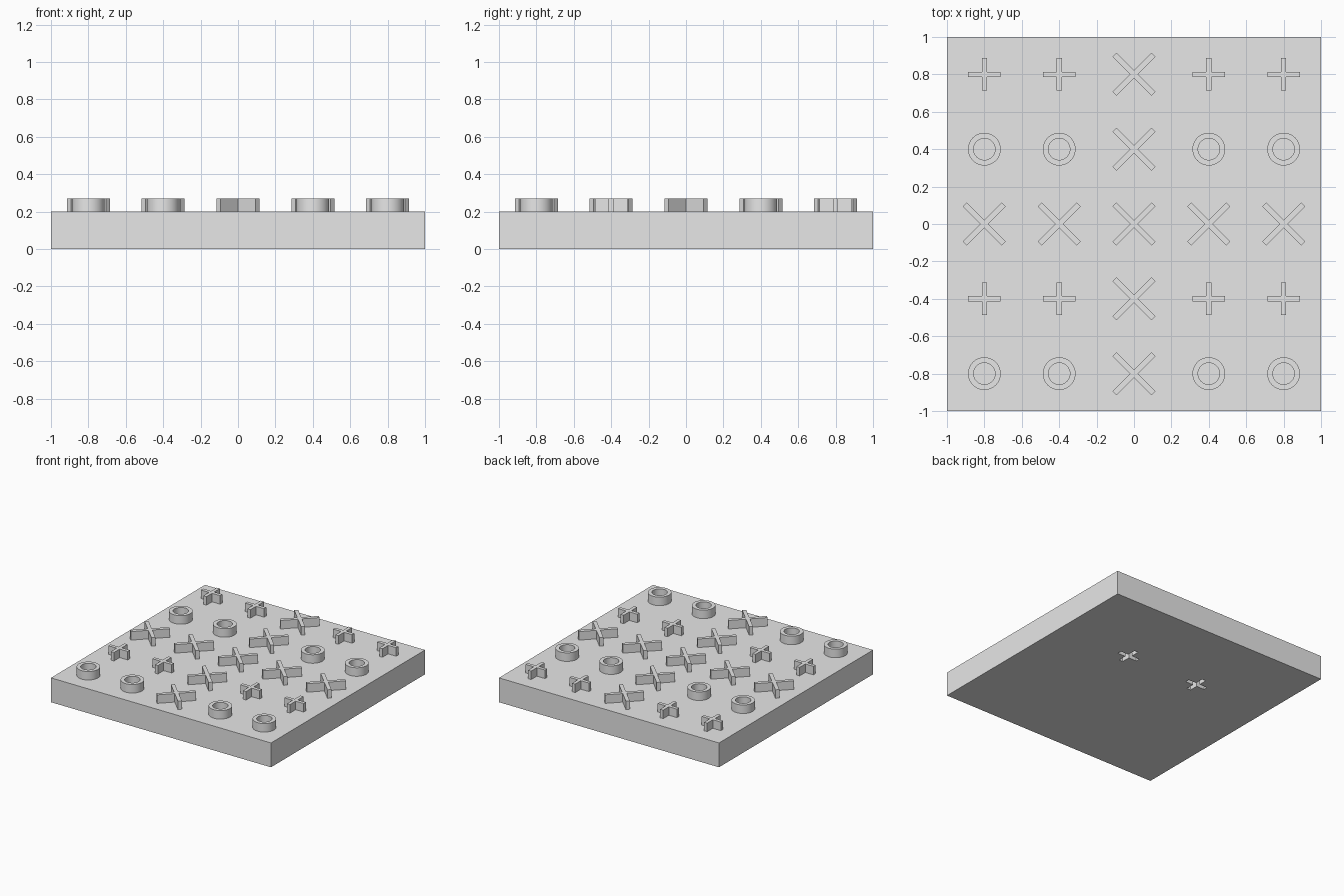
import bpy, bmesh
from math import cos, sin, pi, radians

cube = bpy.data.objects.get("Cube")
if cube:
    bpy.data.objects.remove(cube, do_unlink=True)

PLATE_TOP, RELIEF_TOP, SINK = 0.2, 0.27, 0.005

grey = bpy.data.materials.new("plain grey")
grey.use_nodes = True
grey.diffuse_color = (0.8, 0.8, 0.8, 1)
grey.node_tree.nodes["Principled BSDF"].inputs["Base Color"].default_value = grey.diffuse_color


def make_object(name, bm):
    bmesh.ops.recalc_face_normals(bm, faces=bm.faces)
    mesh = bpy.data.meshes.new(name)
    bm.to_mesh(mesh)
    bm.free()
    mesh.materials.append(grey)
    obj = bpy.data.objects.new(name, mesh)
    bpy.context.collection.objects.link(obj)
    return obj


def raise_faces(bm, height):
    """Extrude all flat faces straight up into a closed solid."""
    result = bmesh.ops.extrude_face_region(bm, geom=bm.faces[:], use_keep_orig=True)
    top = [v for v in result["geom"] if isinstance(v, bmesh.types.BMVert)]
    bmesh.ops.translate(bm, verts=top, vec=(0, 0, height))


def cross(name, x, y, z, length, width, height, angle=0):
    """Four-armed cross, made from one arm corner turned in quarter steps."""
    bm = bmesh.new()
    l, w = length / 2, width / 2
    outline = []
    for i in range(4):
        c, s = cos(i * pi / 2), sin(i * pi / 2)
        for px, py in ((l, -w), (l, w), (w, w)):
            outline.append(bm.verts.new((px * c - py * s, px * s + py * c, 0)))
    bm.faces.new(outline)
    raise_faces(bm, height)
    obj = make_object(name, bm)
    obj.location = (x, y, z)
    obj.rotation_euler.z = angle
    return obj


def ring(name, x, y, z, outer, inner, height, sides=48):
    bm = bmesh.new()
    loops = [[bm.verts.new((r * cos(2 * pi * i / sides), r * sin(2 * pi * i / sides), 0))
              for i in range(sides)] for r in (outer, inner)]
    for i in range(sides):
        j = (i + 1) % sides
        bm.faces.new((loops[0][i], loops[0][j], loops[1][j], loops[1][i]))
    raise_faces(bm, height)
    obj = make_object(name, bm)
    obj.location = (x, y, z)
    bpy.ops.object.select_all(action="DESELECT")
    obj.select_set(True)
    bpy.context.view_layer.objects.active = obj
    bpy.ops.object.shade_smooth_by_angle(angle=radians(30))
    return obj


# Square base plate
bm = bmesh.new()
bmesh.ops.create_cube(bm, size=1)
bmesh.ops.scale(bm, verts=bm.verts, vec=(2, 2, PLATE_TOP))
bmesh.ops.translate(bm, verts=bm.verts, vec=(0, 0, PLATE_TOP / 2))
plate = make_object("base_plate", bm)

# Two cross-shaped slots in the underside
for x in (-1 / 3, 1 / 3):
    cutter = cross("slot_cutter", x, 1 / 3, -0.05, 0.18, 0.035, 0.12)
    cutter.hide_render = True
    cut = plate.modifiers.new("slot", "BOOLEAN")
    cut.operation = "DIFFERENCE"
    cut.solver = "EXACT"
    cut.object = cutter
    bpy.context.view_layer.update()
    bpy.context.view_layer.objects.active = plate
    bpy.ops.object.modifier_apply(modifier=cut.name)
    bpy.data.objects.remove(cutter, do_unlink=True)

# Raised symbols: large crosses on the centre lines, plus signs and rings between
z, height = PLATE_TOP - SINK, RELIEF_TOP - PLATE_TOP + SINK
for row in range(-2, 3):
    for col in range(-2, 3):
        x, y = 0.4 * col, 0.4 * row
        if row == 0 or col == 0:
            cross("diagonal_cross", x, y, z, 0.295, 0.03, height, pi / 4)
        elif row in (2, -1):
            cross("plus_sign", x, y, z, 0.175, 0.028, height)
        else:
            ring("ring", x, y, z, 0.0875, 0.0575, height)
